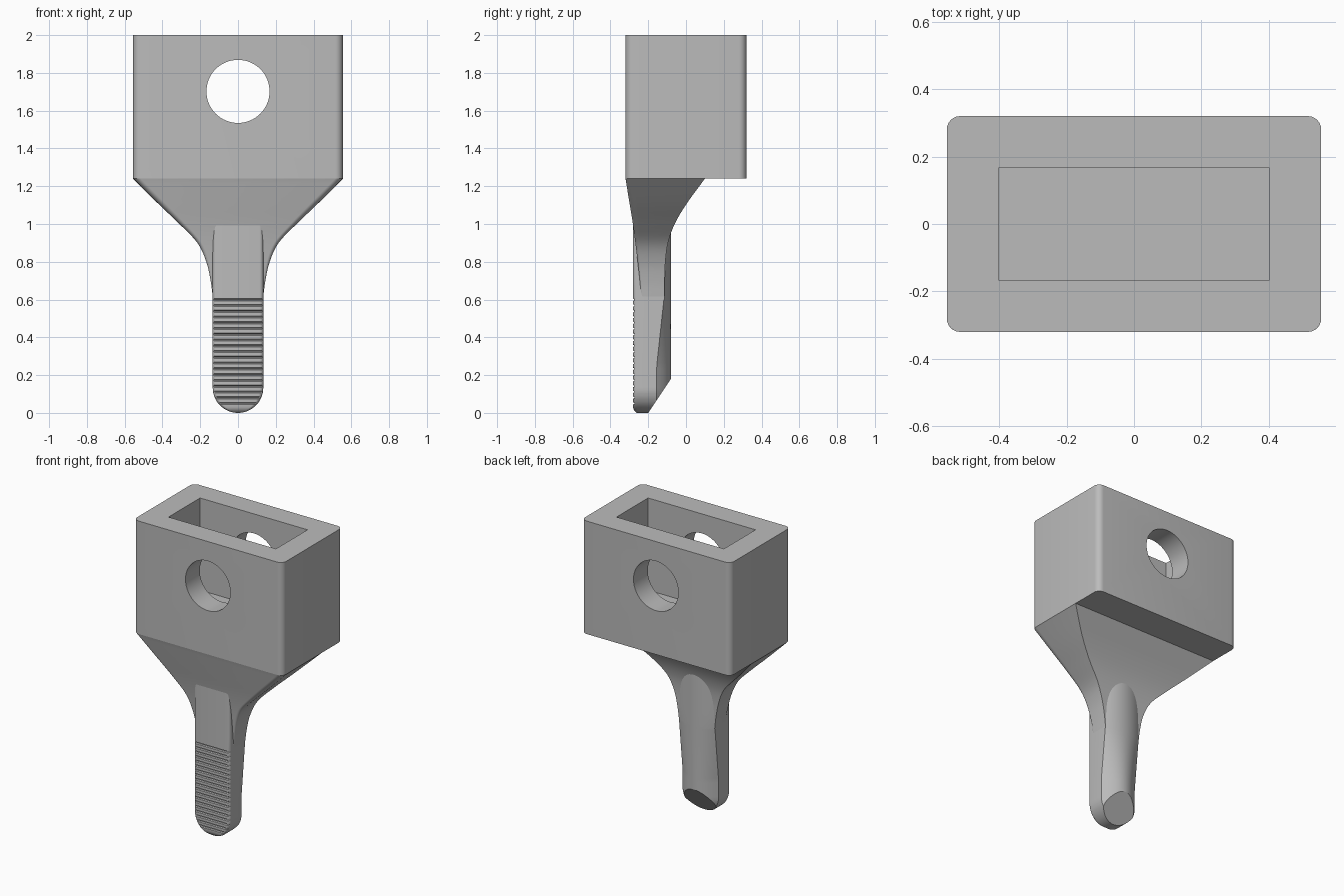
import bpy, bmesh, math
from mathutils import Vector

cube = bpy.data.objects.get("Cube")
if cube:
    bpy.data.objects.remove(cube, do_unlink=True)

grey = bpy.data.materials.new("mid grey")
grey.use_nodes = True
grey.diffuse_color = (0.5, 0.5, 0.5, 1)
grey.node_tree.nodes["Principled BSDF"].inputs["Base Color"].default_value = (0.5, 0.5, 0.5, 1)


def finish(name, bm):
    bmesh.ops.recalc_face_normals(bm, faces=bm.faces)
    mesh = bpy.data.meshes.new(name)
    bm.to_mesh(mesh)
    bm.free()
    mesh.materials.append(grey)
    obj = bpy.data.objects.new(name, mesh)
    bpy.context.collection.objects.link(obj)
    return obj


def smooth(obj, degrees):
    bpy.ops.object.select_all(action='DESELECT')
    obj.select_set(True)
    bpy.context.view_layer.objects.active = obj
    bpy.ops.object.shade_smooth_by_angle(angle=math.radians(degrees))


def loft(sections, cap_top=True):
    bm = bmesh.new()
    rings = [[bm.verts.new(p) for p in s] for s in sections]
    for a, b in zip(rings, rings[1:]):
        for i in range(len(a)):
            j = (i + 1) % len(a)
            bm.faces.new((a[i], a[j], b[j], b[i]))
    bm.faces.new(rings[0])
    if cap_top:
        bm.faces.new(rings[-1])
    return bm


def box(size, centre):
    bm = bmesh.new()
    bmesh.ops.create_cube(bm, size=1)
    bmesh.ops.scale(bm, vec=size, verts=bm.verts)
    bmesh.ops.translate(bm, vec=centre, verts=bm.verts)
    return bm


def front_corners(w, front, r, steps=5):
    # two rounded corners, running from the left side round to the right side
    half = [(w - r + r * math.cos(a), front + r - r * math.sin(a))
            for a in (math.pi / 2 * i / steps for i in range(steps + 1))]
    return [(-x, y) for x, y in half] + half[::-1]


def spline(points, count):
    # evenly sampled Catmull-Rom curve
    pts = [Vector(p) for p in points]
    pts = [2 * pts[0] - pts[1]] + pts + [2 * pts[-1] - pts[-2]]
    out = []
    for a, b, c, d in zip(pts, pts[1:], pts[2:], pts[3:]):
        for k in range(count):
            t = k / count
            out.append(0.5 * (2 * b + (c - a) * t + (2 * a - 5 * b + 4 * c - d) * t * t
                              + (3 * b - a - 3 * c + d) * t ** 3))
    return out + [pts[-2]]


# Socket block with rounded upright edges, a pocket and a cross hole
bm = box((1.11, 0.64, 0.76), (0, 0, 1.62))
upright = [e for e in bm.edges if abs(e.verts[0].co.z - e.verts[1].co.z) > 0.5]
bmesh.ops.bevel(bm, geom=upright, offset=0.04, segments=6, affect='EDGES', profile=0.5)
block = finish("socket_block", bm)

pocket = finish("pocket_cutter", box((0.8, 0.336, 0.72), (0, 0, 1.74)))
bm = bmesh.new()
bmesh.ops.create_cone(bm, cap_ends=True, segments=64, radius1=0.167, radius2=0.167, depth=1)
for v in bm.verts:
    v.co = Vector((v.co.x, -v.co.z, v.co.y + 1.702))
hole = finish("hole_cutter", bm)

bpy.context.view_layer.objects.active = block
for cutter in (pocket, hole):
    cutter.hide_render = True
    mod = block.modifiers.new("cut", 'BOOLEAN')
    mod.operation, mod.solver, mod.object = 'DIFFERENCE', 'EXACT', cutter
    bpy.ops.object.modifier_apply(modifier=mod.name)
    bpy.data.objects.remove(cutter, do_unlink=True)
smooth(block, 30)

# Flared neck: half width and height, then front and back depth
WIDTHS = [(0.132, 0.6), (0.145, 0.7), (0.168, 0.8), (0.215, 0.9),
          (0.31, 1.0), (0.425, 1.11), (0.555, 1.24)]
FRONTS = [-0.24, -0.245, -0.256, -0.268, -0.281, -0.299, -0.32]
BACKS = [-0.115, -0.113, -0.109, -0.095, -0.06, 0.005, 0.1]
rows = spline([(w, f, b, z) for (w, z), f, b in zip(WIDTHS, FRONTS, BACKS)], 5)
sections = []
for w, f, b, z in rows:
    outline = front_corners(w, f, 0.04 * min(1, max(0.3, (z - 0.6) / 0.5))) + [(w, b), (-w, b)]
    sections.append([(x, y, z) for x, y in outline])
smooth(finish("flared_neck", loft(sections, cap_top=False)), 35)

# Ribbed stem: flat front, crowned back, round tip
R, FRONT, BACK = 0.134, -0.28, -0.08
levels = [(R * (1 - math.cos(math.pi / 2 * i / 14)), 0) for i in range(1, 15)]
for i in range(19):
    z = 0.05 + 0.0305 * i
    levels += [(z - 0.006, 0), (z - 0.002, 0.007), (z + 0.002, 0.007), (z + 0.006, 0)]
levels += [(z, 0) for z in (0.0003, 0.7, 0.8, 0.9, 0.96, 1.03)]


def groove(z):
    # keep the ribs continuous where the tip levels fall inside them
    d = abs((z - 0.05 + 0.01525) % 0.0305 - 0.01525)
    return 0.007 * min(1, max(0, (0.006 - d) / 0.004)) if 0.04 < z < 0.61 else 0


sections = []
for z in sorted({round(l[0], 5) for l in levels}):
    w = math.sqrt(max(0, R * R - max(0, R - z) ** 2))
    tip = 0.02 * max(0, 1 - z / 0.03) ** 2
    crease = -0.155 + 0.04 * min(1, max(0, (z - 0.25) / 0.37))
    outline = [(x, max(y, FRONT + groove(z)))
               for x, y in front_corners(w, FRONT + tip, min(0.02, w * 0.3))]
    outline += [(w * t, crease + (BACK - crease) * (1 - t * t))
                for t in (1 - i / 8 for i in range(17))]
    sections.append([(x, y, z) for x, y in outline])
bm = loft(sections)

# Slanted flat at the back of the tip
cut = bmesh.ops.bisect_plane(bm, geom=bm.verts[:] + bm.edges[:] + bm.faces[:], clear_outer=True,
                             plane_co=(0, -0.2, 0), plane_no=(0, 0.18, -0.12))
rim = [e for e in cut["geom_cut"] if isinstance(e, bmesh.types.BMEdge)]
bmesh.ops.holes_fill(bm, edges=rim, sides=0)
smooth(finish("ribbed_stem", bm), 28)
